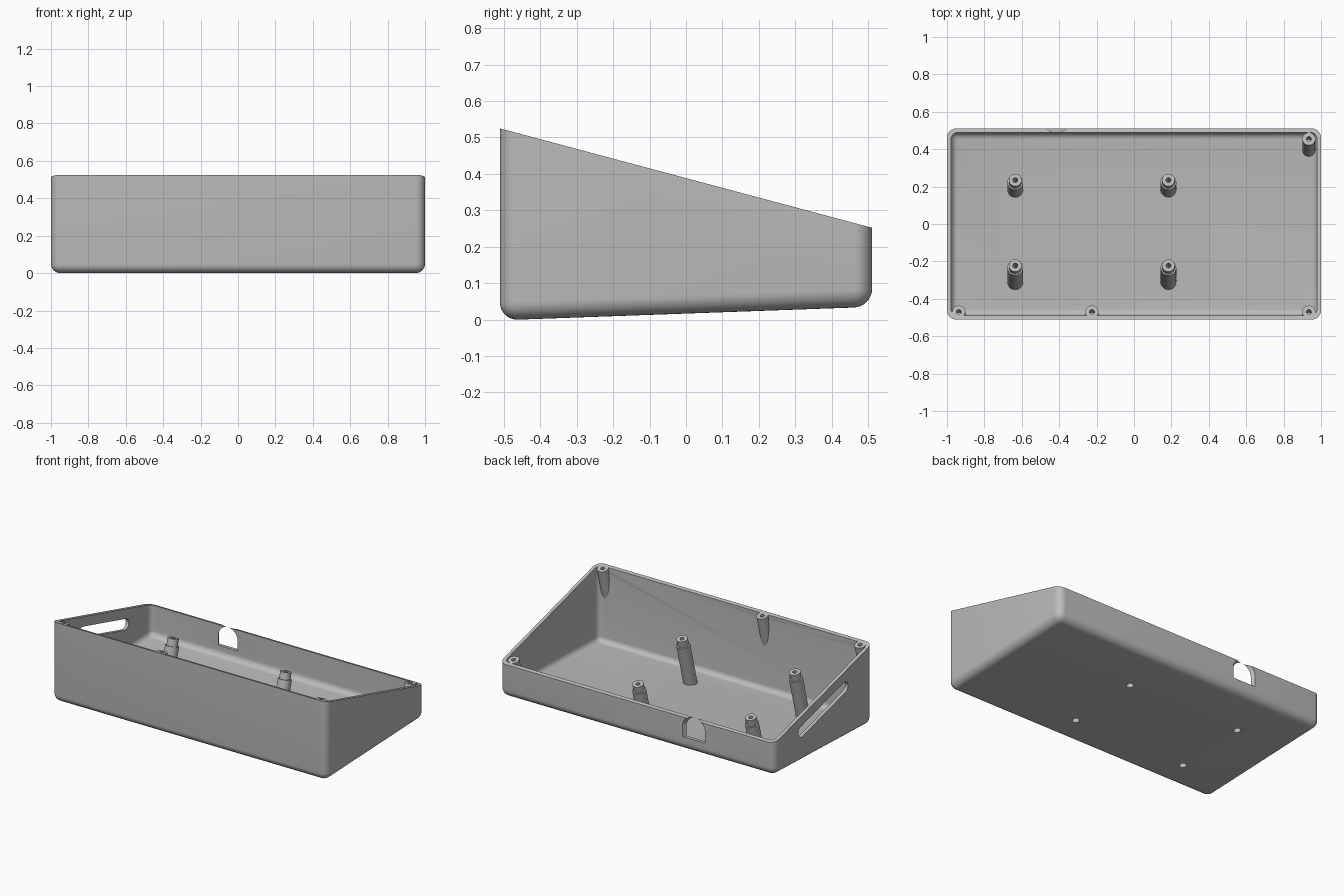
import bpy, bmesh
from math import sin, cos, pi, atan2
from mathutils import Vector

if "Cube" in bpy.data.objects:
    bpy.data.objects.remove(bpy.data.objects["Cube"], do_unlink=True)

HALF_Y = 0.511
FRONT_Z, BACK_Z = 0.525, 0.252
TILT = atan2(FRONT_Z - BACK_Z, 2 * HALF_Y)
AXIS = Vector((0, sin(TILT), cos(TILT)))      # normal of the sloping rim
SLOPE = Vector((0, cos(TILT), -sin(TILT)))    # runs down the rim to the back
SIDE = Vector((1, 0, 0))
WALL = 0.022

grey = bpy.data.materials.new("plain grey plastic")
grey.use_nodes = True
grey.diffuse_color = (0.5, 0.5, 0.5, 1)
grey.node_tree.nodes["Principled BSDF"].inputs["Base Color"].default_value = (0.5, 0.5, 0.5, 1)


def rim(y):
    return FRONT_Z + (BACK_Z - FRONT_Z) * (y + HALF_Y) / (2 * HALF_Y)


def finish(name, bm):
    bmesh.ops.recalc_face_normals(bm, faces=bm.faces)
    mesh = bpy.data.meshes.new(name)
    bm.to_mesh(mesh)
    bm.free()
    mesh.materials.append(grey)
    obj = bpy.data.objects.new(name, mesh)
    bpy.context.collection.objects.link(obj)
    return obj


def loft(name, rings):
    """Closed solid through a stack of equal-sized point rings."""
    bm = bmesh.new()
    loops = [[bm.verts.new(p) for p in ring] for ring in rings]
    n = len(loops[0])
    for a, b in zip(loops, loops[1:]):
        for i in range(n):
            j = (i + 1) % n
            bm.faces.new((a[i], a[j], b[j], b[i]))
    bm.faces.new(loops[0])
    bm.faces.new(loops[-1])
    return finish(name, bm)


def turned(name, top, profile, n=32):
    """Round part along the tilted axis, profile = (radius, height from top)."""
    rings = []
    for r, h in profile:
        centre = Vector(top) + AXIS * h
        rings.append([centre + SIDE * r * cos(2 * pi * i / n) + SLOPE * r * sin(2 * pi * i / n)
                      for i in range(n)])
    return loft(name, rings)


def hull(name, inset, radius, rise):
    """Wedge-shaped block with rounded corners and a sloping flat top."""
    bm = bmesh.new()
    bmesh.ops.create_cube(bm, size=2)
    for v in bm.verts:
        v.co.x *= 1 - inset
        v.co.y *= HALF_Y - inset
        if v.co.z > 0:
            v.co.z = rim(v.co.y) + rise
        else:
            v.co.z = 0.036 * (v.co.y + 0.46) + inset
    top = max(bm.faces, key=lambda f: f.calc_center_median().z)
    edges = [e for e in bm.edges if e not in top.edges[:]]
    bmesh.ops.bevel(bm, geom=edges, offset=radius, segments=8, profile=0.5, affect='EDGES')
    return finish(name, bm)


def boolean(obj, tool, operation):
    mod = obj.modifiers.new("cut", 'BOOLEAN')
    mod.operation = operation
    mod.solver = 'EXACT'
    mod.object = tool
    bpy.context.view_layer.objects.active = obj
    bpy.ops.object.modifier_apply(modifier=mod.name)


def discard(obj):
    bpy.data.objects.remove(obj, do_unlink=True)


# Hollow case
case = hull("case_shell", 0, 0.05, 0)
cavity = hull("cavity_cutter", WALL, 0.035, 0.1)
boolean(case, cavity, 'DIFFERENCE')
discard(cavity)

# Rounded slot in the right wall, parallel to the rim
slot_r, slot_half = 0.036, 0.23
slot_centre = Vector((0, 0.005, 0.285))
outline = []
for i in range(26):
    k = i if i < 13 else i - 1
    a = -pi / 2 + pi * k / 12
    shift = slot_half if i < 13 else -slot_half
    outline.append(slot_centre + SLOPE * (shift + slot_r * cos(a)) + AXIS * slot_r * sin(a))
slot = loft("slot_cutter", [[p + SIDE * x for p in outline] for x in (-1.1, -0.9)])
boolean(case, slot, 'DIFFERENCE')
discard(slot)

# Flared arch for a cable in the back wall
rings = []
for y, r in ((0.465, 0.053), (0.535, 0.098)):
    arc = [(-0.415 + r * cos(pi * i / 20), y, 0.19 + r * sin(pi * i / 20)) for i in range(21)]
    rings.append([(-0.415 + r, y, 0.122)] + arc + [(-0.415 - r, y, 0.122)])
arch = loft("arch_cutter", rings)
boolean(case, arch, 'DIFFERENCE')
discard(arch)

trim = hull("trim_block", 0.01, 0.045, 0)
parts = [case]


def fitting(name, top, body, bore):
    """Solid trimmed to the case, with a bore cut through it and the case."""
    part = turned(name, top, body)
    boolean(part, trim, 'INTERSECT')
    drill = turned("drill_cutter", top, bore)
    boolean(part, drill, 'DIFFERENCE')
    boolean(case, drill, 'DIFFERENCE')
    discard(drill)
    parts.append(part)


# Stepped standoffs, drilled from below
for row, y in (("front", -0.222), ("back", 0.235)):
    for side, x in (("right", -0.635), ("left", 0.184)):
        fitting(f"{row}_{side}_standoff", (x, y, rim(y) - 0.1),
                [(0.042, -0.5), (0.042, -0.045), (0.034, -0.045), (0.034, 0)],
                [(0.022, -0.6), (0.022, -0.11), (0.013, -0.11), (0.013, 0.03)])

# Lid screw bosses that run down into the walls
for name, x, y in (("front_right", -0.937, -0.47), ("front_middle", -0.225, -0.47),
                   ("front_left", 0.935, -0.47), ("back_left", 0.935, 0.455)):
    fitting(name + "_screw_boss", (x, y, rim(y)),
            [(0.035, -0.6), (0.035, 0.03)], [(0.013, -0.06), (0.013, 0.05)])
discard(trim)

# Shading and colour
for part in parts:
    part.data.materials.clear()
    part.data.materials.append(grey)
    bpy.ops.object.select_all(action='DESELECT')
    part.select_set(True)
    bpy.context.view_layer.objects.active = part
    bpy.ops.object.shade_smooth_by_angle(angle=pi / 6)
